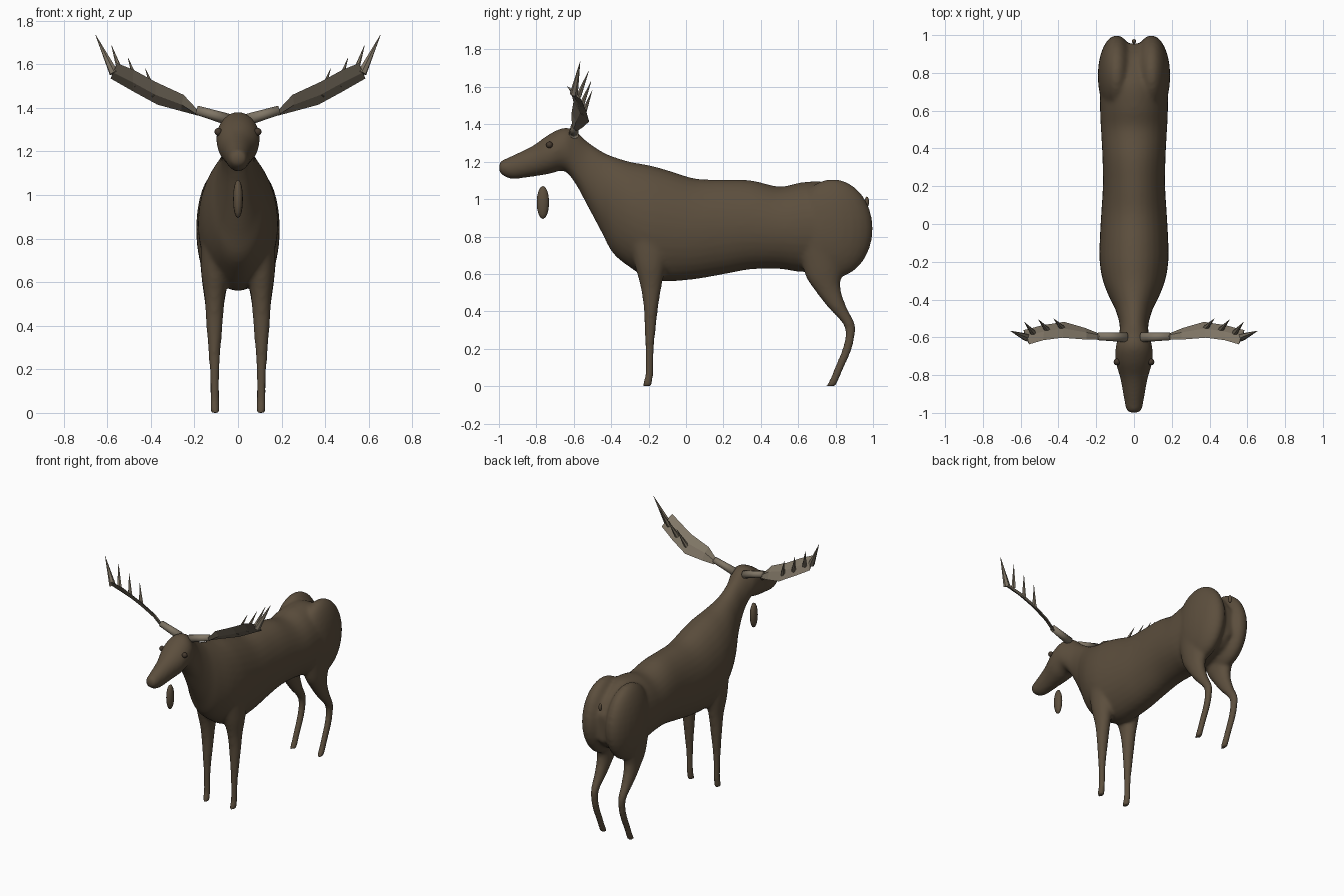
import bpy, bmesh, math
from mathutils import Vector, Matrix

if "Cube" in bpy.data.objects:
    bpy.data.objects.remove(bpy.data.objects["Cube"])


def material(name, rgb):
    m = bpy.data.materials.new(name)
    m.diffuse_color = (*rgb, 1)
    m.use_nodes = True
    m.node_tree.nodes["Principled BSDF"].inputs["Base Color"].default_value = m.diffuse_color
    return m


FUR = material("dark brown fur", (0.107, 0.077, 0.047))
HORN = material("grey tan antler", (0.215, 0.18, 0.132))
EYE = material("eye brown", (0.06, 0.042, 0.028))


def finish(bm, name, mat, smooth=True):
    bmesh.ops.recalc_face_normals(bm, faces=bm.faces)
    me = bpy.data.meshes.new(name)
    bm.to_mesh(me)
    bm.free()
    me.materials.append(mat)
    for p in me.polygons:
        p.use_smooth = smooth
    ob = bpy.data.objects.new(name, me)
    bpy.context.collection.objects.link(ob)
    return ob


def spline(keys, steps=4):
    """Catmull-Rom through tuples of numbers."""
    k = [Vector(a) for a in keys]
    k = [k[0]] + k + [k[-1]]
    out = []
    for a, b, c, d in zip(k, k[1:], k[2:], k[3:]):
        for i in range(steps):
            t = i / steps
            out.append(0.5 * (2 * b + (c - a) * t + (2 * a - 5 * b + 4 * c - d) * t * t
                              + (3 * b - a - 3 * c + d) * t ** 3))
    return out + [k[-1]]


def loft(bm, rings):
    loops = [[bm.verts.new(p) for p in r] for r in rings]
    n = len(loops[0])
    for a, b in zip(loops, loops[1:]):
        for i in range(n):
            bm.faces.new((a[i], a[(i + 1) % n], b[(i + 1) % n], b[i]))
    bm.faces.new(loops[0])
    bm.faces.new(loops[-1][::-1])


def circle(n=24):
    return [(math.cos(2 * math.pi * i / n), math.sin(2 * math.pi * i / n)) for i in range(n)]


def ball(bm, c, r, u=24, v=16):
    m = Matrix.Translation(c) @ Matrix.Diagonal((*r, 1))
    bmesh.ops.create_uvsphere(bm, u_segments=u, v_segments=v, radius=1, matrix=m)


def rod(bm, a, b, r1, r2, n):
    a, b = Vector(a), Vector(b)
    d = b - a
    m = Matrix.Translation((a + b) / 2) @ d.to_track_quat('Z', 'Y').to_matrix().to_4x4()
    bmesh.ops.create_cone(bm, cap_ends=True, segments=n, radius1=r1, radius2=r2,
                          depth=d.length, matrix=m)


# Head, neck and trunk: upright slices (y, top z, bottom z, half width)
trunk = [(-1.0, 1.19, 1.15, .02), (-.985, 1.207, 1.13, .04), (-.93, 1.232, 1.108, .052),
         (-.82, 1.285, 1.12, .072), (-.73, 1.348, 1.135, .097), (-.65, 1.382, 1.15, .097),
         (-.59, 1.365, 1.08, .08), (-.53, 1.31, .97, .077), (-.45, 1.255, .82, .10),
         (-.39, 1.228, .71, .13), (-.3, 1.20, .635, .165), (-.2, 1.182, .575, .182),
         (-.1, 1.155, .56, .182), (.05, 1.11, .572, .174), (.2, 1.105, .598, .165),
         (.35, 1.10, .625, .167), (.5, 1.067, .627, .175), (.62, 1.09, .61, .18),
         (.75, 1.09, .62, .175), (.88, 1.02, .66, .12), (.955, .92, .73, .05)]
bm = bmesh.new()
loft(bm, [[(w * c, y, (t + b) / 2 + (t - b) / 2 * s) for c, s in circle(32)]
          for y, t, b, w in spline(trunk)])

# Legs: level slices (z, centre x, centre y, half width x, half width y)
front_leg = [(.80, .10, -.19, .07, .12), (.65, .105, -.19, .065, .085), (.53, .107, -.187, .047, .056),
             (.4, .108, -.188, .038, .037), (.2, .108, -.195, .023, .024), (.06, .107, -.197, .021, .022),
             (.03, .107, -.203, .022, .025), (.0, .107, -.208, .022, .025)]
hind_leg = [(.75, .10, .74, .08, .14), (.6, .105, .735, .06, .10), (.52, .107, .755, .047, .072),
            (.42, .108, .81, .036, .05), (.34, .108, .868, .026, .034), (.28, .108, .878, .023, .026),
            (.2, .108, .862, .022, .026), (.1, .108, .82, .021, .025), (.04, .108, .795, .021, .024),
            (.0, .108, .775, .022, .028)]
for side in (-1, 1):
    for leg in (front_leg, hind_leg):
        loft(bm, [[(side * (x + rx * c), y + ry * s, z) for c, s in circle()]
                  for z, x, y, rx, ry in spline(leg)])
    # Rounded haunch on each side, leaving a groove between them
    ball(bm, (side * .092, .785, .842), (.1, .215, .265))

# Fuse the parts into one smooth skin
body = finish(bm, "body", FUR)
fuse = body.modifiers.new("fuse", 'REMESH')
fuse.mode, fuse.voxel_size, fuse.use_smooth_shade = 'VOXEL', .011, True
relax = body.modifiers.new("relax", 'SMOOTH')
relax.factor, relax.iterations = .5, 10

# Throat flap and tail
bm = bmesh.new()
ball(bm, (0, -.765, .982), (.023, .033, .088), 12, 8)
finish(bm, "throat_flap", FUR)
bm = bmesh.new()
ball(bm, (0, .967, .985), (.012, .012, .028), 10, 8)
finish(bm, "tail", FUR)

# Antler palm as (front edge, rear edge) pairs; tines as (base, tip, radius)
palm = [((.18, -.61, 1.385), (.185, -.58, 1.365)), ((.25, -.612, 1.46), (.26, -.55, 1.385)),
        ((.38, -.602, 1.52), (.37, -.518, 1.415)), ((.48, -.615, 1.575), (.48, -.535, 1.475)),
        ((.555, -.637, 1.605), (.585, -.562, 1.535))]
tines = [((.57, -.60, 1.56), (.654, -.566, 1.735), .022), ((.535, -.575, 1.55), (.58, -.52, 1.685), .016),
         ((.46, -.56, 1.50), (.505, -.507, 1.63), .016), ((.38, -.55, 1.455), (.425, -.502, 1.58), .016)]
half = Vector((-.28, .62, .72)) * .011

for side, label in ((-1, "right"), (1, "left")):
    flip = lambda p: (side * p[0], p[1], p[2])
    bm = bmesh.new()
    rings = []
    for f, r in palm:
        f, r = Vector(f), Vector(r)
        mid = (f + r) / 2
        rings.append([flip(p) for p in (f, mid + half, r, mid - half)])
    loft(bm, rings)
    finish(bm, label + "_antler_palm", HORN, False)

    bm = bmesh.new()
    for a, b, r in tines:
        rod(bm, flip(a), flip(b), r, .001, 6)
    finish(bm, label + "_antler_tines", HORN, False)

    bm = bmesh.new()
    rod(bm, flip((.04, -.60, 1.345)), flip((.19, -.595, 1.39)), .027, .021, 10)
    finish(bm, label + "_antler_stem", HORN)

    bm = bmesh.new()
    ball(bm, flip((.09, -.73, 1.29)), (.018, .018, .018), 12, 8)
    finish(bm, label + "_eye", EYE)
